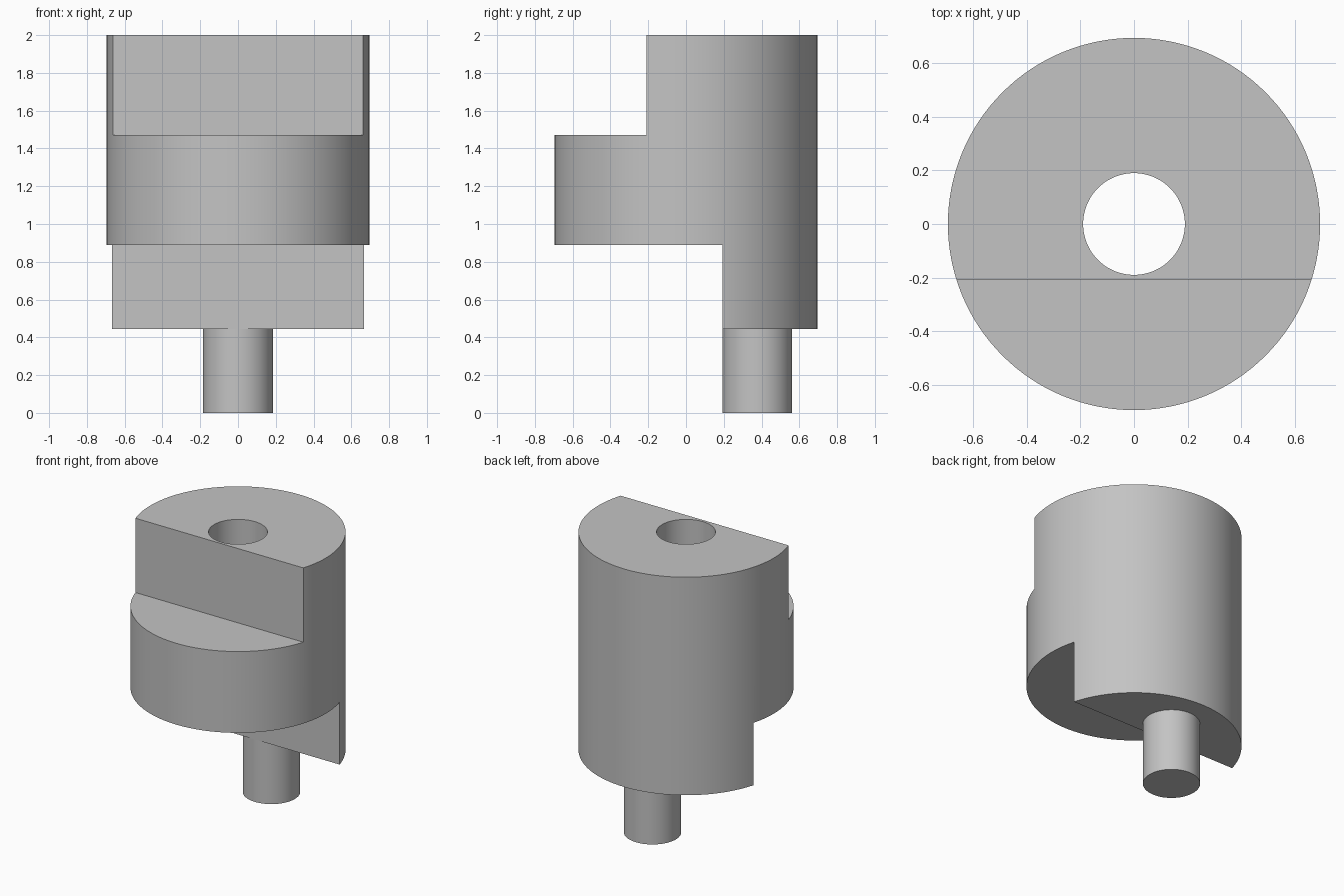
import bpy
import math

default_cube = bpy.data.objects.get("Cube")
if default_cube:
    bpy.data.objects.remove(default_cube, do_unlink=True)

RADIUS = 0.695
TOP, SHOULDER, MID, BASE = 2.0, 1.47, 0.89, 0.445
UPPER_FLAT, LOWER_FLAT = -0.21, 0.192
HOLE_RADIUS, PIN_RADIUS = 0.19, 0.185

grey = bpy.data.materials.new("plain grey")
grey.use_nodes = True
colour = (0.55, 0.55, 0.55, 1)
grey.diffuse_color = colour
grey.node_tree.nodes["Principled BSDF"].inputs["Base Color"].default_value = colour


def cylinder(name, radius, y, low, high, sides=128):
    bpy.ops.mesh.primitive_cylinder_add(
        vertices=sides, radius=radius, depth=high - low, location=(0, y, (low + high) / 2))
    obj = bpy.context.object
    obj.name = name
    obj.data.materials.append(grey)
    return obj


def box(name, back, low, high):
    """Wide block reaching from in front of the body to the plane y = back."""
    bpy.ops.mesh.primitive_cube_add(size=1, location=(0, back - 1, (low + high) / 2))
    obj = bpy.context.object
    obj.name = name
    obj.scale = (2, 2, high - low)
    obj.data.materials.append(grey)
    return obj


def cut(target, cutter):
    mod = target.modifiers.new(cutter.name, "BOOLEAN")
    mod.operation = "DIFFERENCE"
    mod.solver = "EXACT"
    mod.object = cutter
    cutter.hide_render = True
    bpy.context.view_layer.objects.active = target
    bpy.ops.object.modifier_apply(modifier=mod.name)
    bpy.data.objects.remove(cutter, do_unlink=True)


def smooth(obj):
    bpy.ops.object.select_all(action="DESELECT")
    obj.select_set(True)
    bpy.context.view_layer.objects.active = obj
    bpy.ops.object.shade_smooth_by_angle(angle=math.radians(30))


# Round body with a flat step above and below
body = cylinder("body", RADIUS, 0, BASE, TOP)
cut(body, box("upper_step_cutter", UPPER_FLAT, SHOULDER, TOP + 0.2))
cut(body, box("lower_step_cutter", LOWER_FLAT, BASE - 0.2, MID))

# Bore down the axis, open at the underside
cut(body, cylinder("bore_cutter", HOLE_RADIUS, 0, MID - 0.1, TOP + 0.1))
smooth(body)

# Offset pin, tangent to the lower flat
pin = cylinder("offset_pin", PIN_RADIUS, LOWER_FLAT + PIN_RADIUS, 0, BASE)
smooth(pin)
